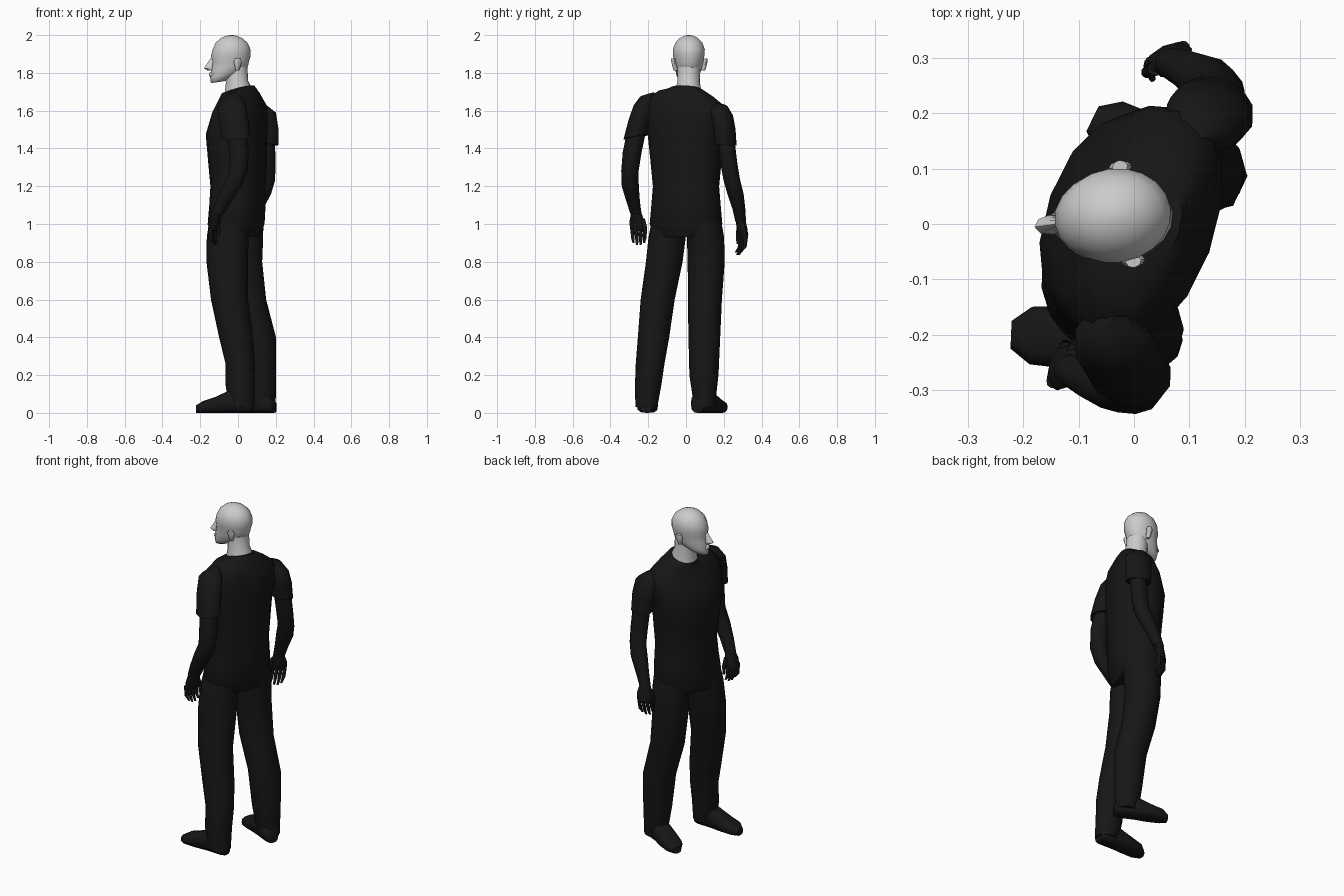
import bpy, bmesh
from math import sin, cos, pi, radians
from mathutils import Vector

black = bpy.data.materials.new("dark_cloth")
black.diffuse_color = (0.008, 0.008, 0.008, 1)


def ring(z, x, y, hx, hy, turn=0, side_tilt=0, back_tilt=0):
    """Level oval: hx is depth, hy is width; turn swings it about z."""
    t = radians(turn)
    u = Vector((sin(t), cos(t), side_tilt)) * hy
    v = Vector((cos(t), -sin(t), back_tilt)) * hx
    return Vector((x, y, z)), u, v


def build(name, lofts, n=12, mat=black, power=2.0, angle=50):
    bm = bmesh.new()
    for rings in lofts:
        loops = []
        for c, u, v in rings:
            loop = []
            for i in range(n):
                a = 2 * pi * i / n
                ca, sa = cos(a), sin(a)
                pu = abs(ca) ** (2 / power) * (1 if ca > 0 else -1)
                pv = abs(sa) ** (2 / power) * (1 if sa > 0 else -1)
                loop.append(bm.verts.new(c + u * pu + v * pv))
            loops.append(loop)
        for lo, hi in zip(loops, loops[1:]):
            for i in range(n):
                j = (i + 1) % n
                bm.faces.new((lo[i], lo[j], hi[j], hi[i]))
        bm.faces.new(loops[0])
        bm.faces.new(loops[-1])
    bmesh.ops.recalc_face_normals(bm, faces=bm.faces)
    me = bpy.data.meshes.new(name)
    bm.to_mesh(me)
    bm.free()
    ob = bpy.data.objects.new(name, me)
    bpy.context.collection.objects.link(ob)
    if mat:
        me.materials.append(mat)
    bpy.ops.object.select_all(action='DESELECT')
    ob.select_set(True)
    bpy.context.view_layer.objects.active = ob
    bpy.ops.object.shade_smooth_by_angle(angle=radians(angle))
    return ob


# Shirt body, twisted so the right shoulder (+y) sits back and lower
T = 20
build("shirt_body", [[
    ring(0.93, -0.015, 0.00, 0.115, 0.165, T),
    ring(1.00, -0.01, 0.00, 0.14, 0.197, T),
    ring(1.10, -0.003, 0.00, 0.14, 0.187, T),
    ring(1.20, 0.00, 0.00, 0.138, 0.178, T),
    ring(1.35, -0.003, 0.00, 0.148, 0.193, T),
    ring(1.47, -0.008, 0.00, 0.152, 0.208, T, -0.05),
    ring(1.57, 0.01, 0.00, 0.135, 0.222, T, -0.1),
    ring(1.645, 0.025, 0.00, 0.105, 0.215, T, -0.1),
    ring(1.69, 0.015, 0.00, 0.09, 0.15, T, -0.09, 0.1),
    ring(1.712, 0.005, 0.01, 0.08, 0.085, T, -0.02, 0.28)]],
    n=16, power=2.2)

# Short sleeves
build("left_sleeve", [[
    ring(1.685, -0.03, -0.205, 0.03, 0.04, T, 0.3),
    ring(1.645, -0.035, -0.215, 0.075, 0.06, T, 0.3),
    ring(1.56, -0.025, -0.24, 0.083, 0.062, T, 0.2),
    ring(1.46, -0.01, -0.265, 0.08, 0.064, T, 0.2)]])
build("right_sleeve", [[
    ring(1.635, 0.115, 0.185, 0.03, 0.035, T, -0.3),
    ring(1.59, 0.13, 0.19, 0.075, 0.056, T, -0.3),
    ring(1.51, 0.14, 0.203, 0.078, 0.056, T, -0.1),
    ring(1.42, 0.145, 0.21, 0.073, 0.056, T, -0.1)]])

# Bare arms down to the wrist
build("left_arm", [[
    ring(1.50, -0.01, -0.26, 0.058, 0.05),
    ring(1.38, 0.005, -0.285, 0.055, 0.05),
    ring(1.28, 0.003, -0.297, 0.05, 0.046),
    ring(1.20, -0.03, -0.295, 0.052, 0.045),
    ring(1.12, -0.075, -0.28, 0.043, 0.036),
    ring(1.05, -0.11, -0.264, 0.036, 0.029)]], n=10)
build("right_arm", [[
    ring(1.46, 0.145, 0.21, 0.052, 0.045),
    ring(1.32, 0.152, 0.227, 0.05, 0.045),
    ring(1.23, 0.15, 0.243, 0.048, 0.044),
    ring(1.16, 0.128, 0.262, 0.05, 0.043),
    ring(1.08, 0.095, 0.28, 0.04, 0.034),
    ring(1.01, 0.07, 0.29, 0.034, 0.028)]], n=10)


def hand(name, wrist, palm, tip, spread, thumb_side):
    """Palm plus four curled fingers and a thumb."""
    wrist, palm, tip = Vector(wrist), Vector(palm), Vector(tip)
    w = Vector((*spread, 0)).normalized()
    d = Vector((-w.y, w.x, 0))
    lofts = [[(wrist, w * 0.03, d * 0.027),
              (wrist.lerp(palm, 0.5), w * 0.044, d * 0.024),
              (palm, w * 0.042, d * 0.018)]]
    for k in range(4):
        off = w * (k - 1.5) * 0.022
        short = 0.012 * abs(k - 1.5)
        end = tip + off * 0.9 + Vector((0, 0, short))
        mid = palm.lerp(tip, 0.5) + off + d * 0.008
        lofts.append([(palm + off + Vector((0, 0, 0.02)), w * 0.011, d * 0.012),
                      (mid, w * 0.010, d * 0.010),
                      (end, w * 0.006, d * 0.006)])
    s = w * thumb_side
    base = wrist.lerp(palm, 0.3) + s * 0.03
    lofts.append([(base, w * 0.016, d * 0.014),
                  (base + s * 0.018 + Vector((0, 0, -0.05)), w * 0.011, d * 0.011),
                  (base + s * 0.018 + Vector((0, 0, -0.095)), w * 0.007, d * 0.007)])
    build(name, lofts, n=8)


hand("left_hand", (-0.112, -0.263, 1.055), (-0.135, -0.255, 0.965),
     (-0.12, -0.25, 0.882), (0.35, 0.94), 1)
hand("right_hand", (0.07, 0.29, 1.015), (0.06, 0.305, 0.925),
     (0.06, 0.275, 0.83), (0.85, 0.4), -1)

# Trouser legs: the left one steps forward, the right one stays behind
build("left_leg", [[
    ring(1.02, -0.05, -0.085, 0.105, 0.095, T),
    ring(0.93, -0.055, -0.10, 0.112, 0.10, 10),
    ring(0.80, -0.057, -0.115, 0.11, 0.097),
    ring(0.60, -0.045, -0.15, 0.098, 0.09),
    ring(0.40, -0.01, -0.172, 0.09, 0.083),
    ring(0.26, 0.012, -0.19, 0.078, 0.076),
    ring(0.15, 0.01, -0.2, 0.076, 0.07),
    ring(0.03, 0.02, -0.21, 0.068, 0.058)]])
build("right_leg", [[
    ring(1.02, 0.03, 0.09, 0.108, 0.095, T),
    ring(0.93, 0.03, 0.103, 0.105, 0.10, 10),
    ring(0.80, 0.028, 0.107, 0.10, 0.098),
    ring(0.60, 0.053, 0.10, 0.096, 0.09),
    ring(0.40, 0.108, 0.097, 0.093, 0.084),
    ring(0.20, 0.122, 0.095, 0.08, 0.077),
    ring(0.03, 0.133, 0.098, 0.066, 0.055)]])


def shoe(name, heel, toe):
    heel, toe = Vector((*heel, 0)), Vector((*toe, 0))
    w = (toe - heel).cross(Vector((0, 0, 1))).normalized()
    rings = []
    # station along the sole, half width, height
    for s, hw, h in ((0, 0.03, 0.06), (0.08, 0.05, 0.1), (0.4, 0.052, 0.12),
                     (0.65, 0.057, 0.085), (0.88, 0.052, 0.062), (1, 0.025, 0.04)):
        c = heel.lerp(toe, s) + Vector((0, 0, h / 2))
        rings.append((c, w * hw, Vector((0, 0, h / 2))))
    build(name, [rings], n=12, power=2.8)


shoe("left_shoe", (0.075, -0.212), (-0.222, -0.2))
shoe("right_shoe", (0.192, 0.06), (-0.075, 0.19))

# Neck and head, turned slightly toward the left
H = -8
build("neck", [[
    ring(1.65, 0.0, 0.01, 0.075, 0.075, H, 0, 0.2),
    ring(1.715, 0.0, 0.012, 0.07, 0.068, H, 0, 0.2),
    ring(1.75, -0.005, 0.014, 0.06, 0.06, H, 0, 0.1),
    ring(1.83, -0.01, 0.015, 0.06, 0.06, H)]], n=16, mat=None)


def face(z, fwd, hx, hy, tilt=0):
    t = radians(H)
    return ring(z, -0.035 + cos(t) * fwd, 0.015 - sin(t) * fwd, hx, hy, H, 0, tilt)


head = [[
    face(1.752, -0.07, 0.035, 0.026, 0.15),
    face(1.768, -0.048, 0.062, 0.046, 0.3),
    face(1.795, -0.022, 0.092, 0.063, 0.2),
    face(1.83, -0.009, 0.098, 0.072, 0.05),
    face(1.86, -0.004, 0.098, 0.077),
    face(1.89, -0.003, 0.106, 0.083),
    face(1.925, 0.001, 0.101, 0.085),
    face(1.96, 0.001, 0.085, 0.072),
    face(1.985, 0.0, 0.056, 0.048),
    face(1.997, 0.0, 0.026, 0.022),
    face(2.0, 0.0, 0.006, 0.005)]]
build("head", head, n=20, mat=None, angle=60)

# Nose, lips and ears
build("nose", [[face(1.813, -0.108, 0.02, 0.012), face(1.824, -0.116, 0.03, 0.018),
                face(1.836, -0.113, 0.026, 0.013), face(1.88, -0.095, 0.015, 0.008)]],
      n=8, mat=None)
build("lips", [[face(1.778, -0.1, 0.014, 0.016), face(1.787, -0.102, 0.018, 0.024),
                face(1.797, -0.102, 0.018, 0.022), face(1.806, -0.1, 0.012, 0.012)]],
      n=8, mat=None)
ears = []
for side in (-1, 1):
    lobes = []
    for z, hx, out in ((1.812, 0.008, 0.072), (1.83, 0.015, 0.078),
                       (1.86, 0.022, 0.085), (1.875, 0.014, 0.086)):
        c, u, v = face(z, 0.022, hx, 0.012)
        lobes.append((c + u.normalized() * side * out, u, v))
    ears.append(lobes)
build("ears", ears, n=8, mat=None)
